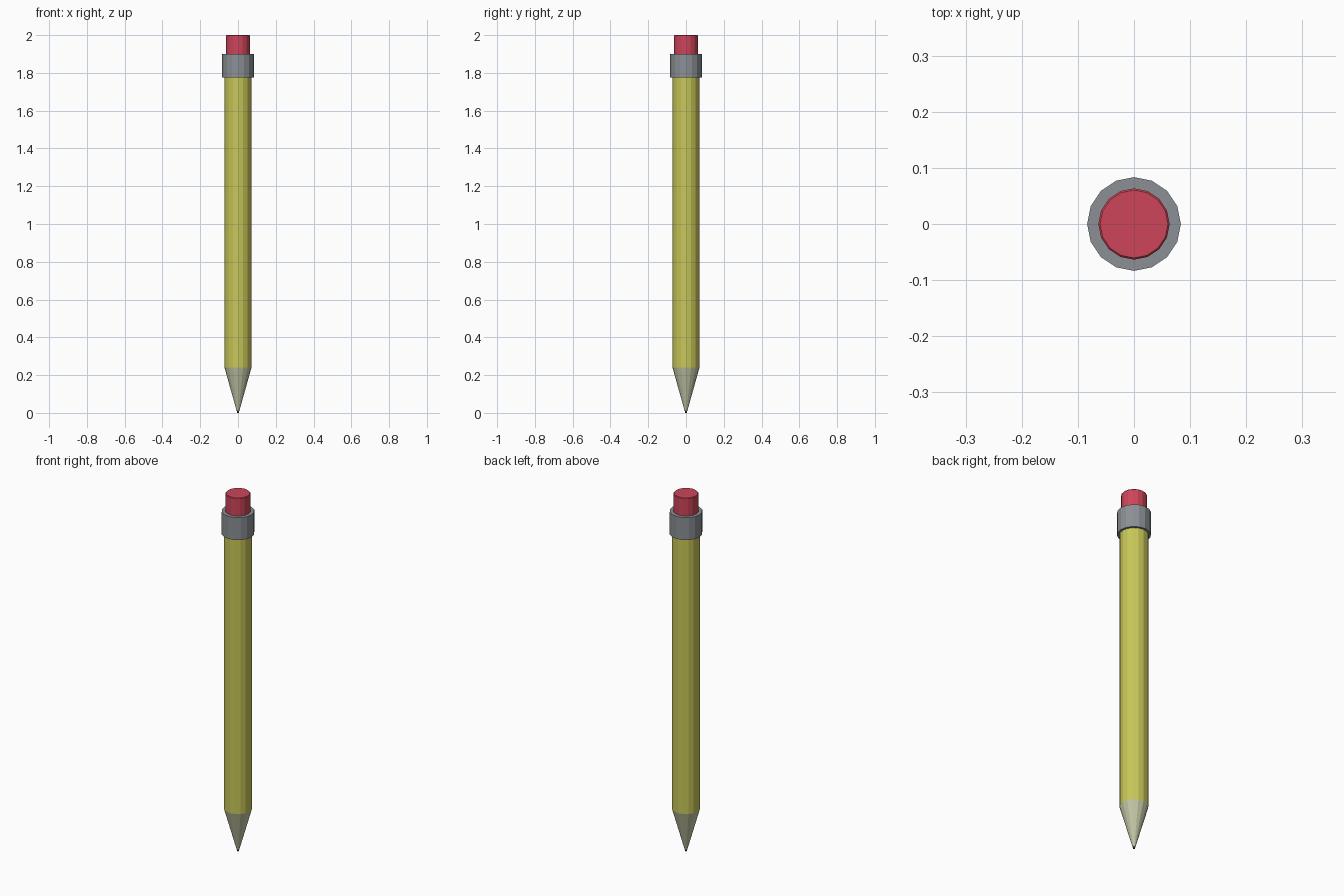
import bpy

if "Cube" in bpy.data.objects:
    bpy.data.objects.remove(bpy.data.objects["Cube"])

SIDES = 16


def material(name, rgb):
    m = bpy.data.materials.new(name)
    m.diffuse_color = (*rgb, 1.0)
    m.use_nodes = True
    m.node_tree.nodes["Principled BSDF"].inputs["Base Color"].default_value = m.diffuse_color
    return m


def segment(name, z0, z1, r0, r1, mat):
    """Flat-sided tapered cylinder from z0 to z1, with vertices on the axes."""
    bpy.ops.mesh.primitive_cone_add(vertices=SIDES, radius1=r0, radius2=r1,
                                    depth=z1 - z0, location=(0, 0, (z0 + z1) / 2))
    ob = bpy.context.object
    ob.name = name
    ob.data.materials.append(mat)
    return ob


yellow = material("yellow_paint", (0.58, 0.57, 0.10))
wood = material("pale_wood", (0.55, 0.56, 0.38))
graphite = material("graphite", (0.04, 0.04, 0.06))
metal = material("grey_metal", (0.26, 0.28, 0.30))
pink = material("pink_rubber", (0.61, 0.06, 0.10))

# Sharpened end
segment("lead_tip", 0.0, 0.012, 0.004, 0.0075, graphite)
segment("wood_cone", 0.012, 0.24, 0.0075, 0.0715, wood)

# Painted barrel
segment("barrel", 0.24, 1.78, 0.0715, 0.0715, yellow)

# Metal band and eraser
segment("ferrule", 1.775, 1.90, 0.0835, 0.0835, metal)
eraser = segment("eraser", 1.88, 2.0, 0.0635, 0.0635, pink)
bevel = eraser.modifiers.new("soft_edge", 'BEVEL')
bevel.width = 0.003
bevel.segments = 1
bevel.limit_method = 'ANGLE'
bevel.angle_limit = 1.0
